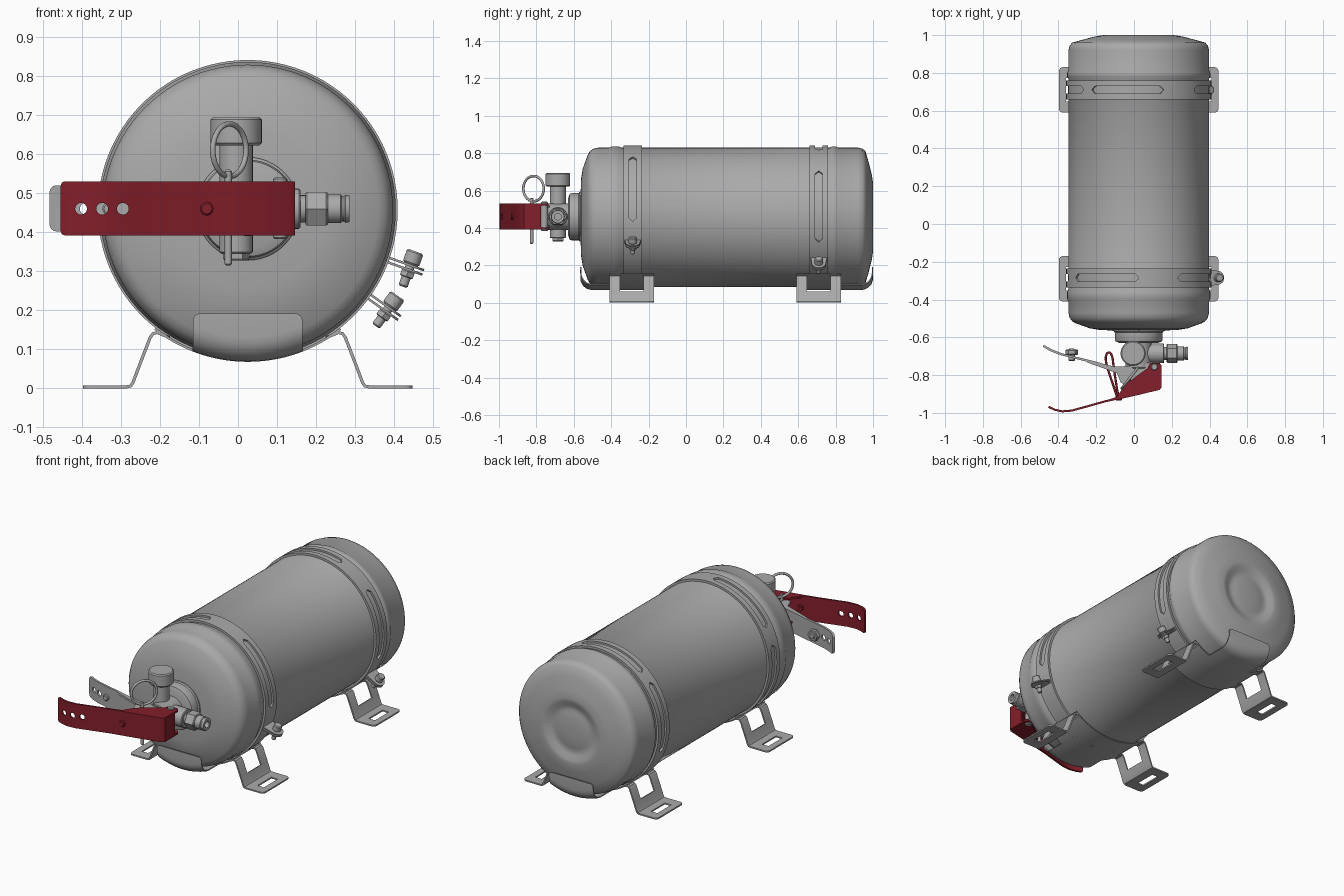
import bpy, bmesh, math
from mathutils import Matrix, Vector

cube = bpy.data.objects.get("Cube")
if cube:
    bpy.data.objects.remove(cube, do_unlink=True)


def material(name, color):
    m = bpy.data.materials.new(name)
    m.use_nodes = True
    m.diffuse_color = color
    m.node_tree.nodes["Principled BSDF"].inputs["Base Color"].default_value = color
    return m


GREY = material("metal grey", (0.40, 0.40, 0.40, 1))
RED = material("lever red", (0.23, 0.013, 0.023, 1))
CX, CZ = 0.025, 0.457          # cylinder axis
VY, VZ = -0.685, 0.46          # valve centre
parts, cutters = [], []


def finish(name, bm, mat=GREY, cutter=False):
    bmesh.ops.remove_doubles(bm, verts=bm.verts, dist=1e-5)
    bmesh.ops.recalc_face_normals(bm, faces=bm.faces)
    mesh = bpy.data.meshes.new(name)
    bm.to_mesh(mesh)
    bm.free()
    mesh.materials.append(mat)
    ob = bpy.data.objects.new(name, mesh)
    bpy.context.collection.objects.link(ob)
    ob.hide_render = cutter
    (cutters if cutter else parts).append(ob)
    return ob


def skin(bm, rows, skip=lambda i, j: False, closed=False):
    vs = [[bm.verts.new(p) for p in row] for row in rows]
    n = len(rows[0])
    for i in range(len(rows) - 1):
        for j in range(n if closed else n - 1):
            if not skip(i, j):
                k = (j + 1) % n
                bm.faces.new((vs[i][j], vs[i][k], vs[i + 1][k], vs[i + 1][j]))


def lathe(name, profile, origin, axis, seg=32, mat=GREY, cutter=False):
    """Turn (radius, distance) pairs about an axis."""
    bm = bmesh.new()
    rot = Vector(axis).to_track_quat("Z", "Y")
    skin(bm, [[Vector(origin) + rot @ Vector((r * math.cos(a), r * math.sin(a), t))
               for a in (math.tau * k / seg for k in range(seg))]
              for r, t in profile], closed=True)
    bmesh.ops.dissolve_degenerate(bm, dist=1e-6, edges=bm.edges)
    return finish(name, bm, mat, cutter)


def rod(name, r, a, b, origin, axis, seg=24, c=0.004, **kw):
    return lathe(name, [(0, a), (r - c, a), (r, a + c), (r, b - c), (r - c, b), (0, b)],
                 origin, axis, seg, **kw)


def sheet(name, rows, thick, corner=0, mat=GREY, skip=lambda i, j: False):
    """Bent sheet metal with rounded outer corners."""
    bm = bmesh.new()
    skin(bm, rows, skip)
    if corner:
        ends = [v for v in bm.verts if len(v.link_edges) == 2]
        bmesh.ops.bevel(bm, geom=ends, offset=corner, segments=4, profile=0.5,
                        affect="VERTICES")
    ob = finish(name, bm, mat)
    mod = ob.modifiers.new("thickness", "SOLIDIFY")
    mod.thickness, mod.offset = thick, 0
    return ob


def prism(name, pts, depth, matrix, mat=GREY):
    bm = bmesh.new()
    low = [bm.verts.new(matrix @ Vector((x, y, -depth / 2))) for x, y in pts]
    top = [bm.verts.new(matrix @ Vector((x, y, depth / 2))) for x, y in pts]
    bm.faces.new(low)
    bm.faces.new(top)
    for i in range(len(pts)):
        k = (i + 1) % len(pts)
        bm.faces.new((low[i], low[k], top[k], top[i]))
    return finish(name, bm, mat)


def cut(ob, cutter):
    mod = ob.modifiers.new("cut", "BOOLEAN")
    mod.operation, mod.solver, mod.object = "DIFFERENCE", "EXACT", cutter


def wire(name, pts, r, mat, cyclic=False):
    cu = bpy.data.curves.new(name, "CURVE")
    cu.dimensions, cu.bevel_depth, cu.bevel_resolution = "3D", r, 3
    sp = cu.splines.new("NURBS")
    sp.points.add(len(pts) - 1)
    for p, q in zip(sp.points, pts):
        p.co = (*q, 1)
    sp.use_cyclic_u, sp.use_endpoint_u = cyclic, not cyclic
    cu.materials.append(mat)
    ob = bpy.data.objects.new(name, cu)
    bpy.context.collection.objects.link(ob)
    parts.append(ob)


def around(r, deg, y):
    a = math.radians(deg)
    return Vector((CX + r * math.cos(a), y, CZ + r * math.sin(a)))


# Cylinder with domed ends, two beads and a dished base
R = 0.372
lathe("cylinder_body", [
    (0, -0.565), (0.2, -0.562), (0.26, -0.552), (0.335, -0.525), (0.352, -0.515),
    (0.366, -0.497), (R, -0.47), (R, -0.41), (0.379, -0.395), (0.379, -0.36), (R, -0.345),
    (R, 0.77), (0.379, 0.78), (0.379, 0.80), (R, 0.815), (R, 0.92), (0.366, 0.945),
    (0.352, 0.96), (0.3, 0.975), (0.23, 0.993), (0.185, 1.0), (0.165, 0.998),
    (0.14, 0.985), (0.115, 0.981), (0.1, 0.985), (0.05, 0.989), (0, 0.99)],
    (CX, 0, CZ), (0, 1, 0), seg=96)


# Slotted clamping straps with bolted ears
def strap(tag, y, bolt_deg, slots):
    h = 0.05
    ring = lathe(tag + "_strap", [(0.368, y - h), (0.384, y - h), (0.384, y + h),
                                  (0.368, y + h), (0.368, y - h)],
                 (CX, 0, CZ), (0, 1, 0), seg=96)
    for s in slots:
        bm = bmesh.new()
        rows = []
        for k in range(25):
            u = k / 24
            edge = min(u, 1 - u) / 0.06
            w = 0.02 * math.sqrt(max(0.02, 1 - max(0, 1 - edge) ** 2))
            d = s + 60 * u
            rows.append([around(r, d, y + sy * w)
                         for r, sy in ((0.374, -1), (0.4, -1), (0.4, 1), (0.374, 1))])
        skin(bm, rows, closed=True)
        for end in (rows[0], rows[-1]):
            bm.faces.new([bm.verts.new(p) for p in end])
        cut(ring, finish("slot_cutter", bm, cutter=True))
    a = math.radians(bolt_deg)
    radial = Vector((math.cos(a), 0, math.sin(a)))
    tangent = Vector((-math.sin(a), 0, math.cos(a)))
    pos = around(0.44, bolt_deg, y)
    ear = [(-0.07, 0.045), (-0.07, -0.045)] + [
        (0.037 * math.cos(t), 0.037 * math.sin(t))
        for t in (math.radians(d) for d in range(-90, 91, 15))]
    for side in (-1, 1):
        m = Matrix((radial, (0, 1, 0), tangent)).transposed().to_4x4()
        m.translation = pos + tangent * side * 0.006
        prism(tag + "_strap_ear", ear, 0.006, m)
    rod(tag + "_bolt_head", 0.022, 0.009, 0.044, pos, tangent)
    rod(tag + "_bolt_shank", 0.012, -0.052, 0.01, pos, tangent)
    rod(tag + "_bolt_nut", 0.02, -0.026, -0.009, pos, tangent, seg=6, c=0.002)


strap("front", -0.285, -19.6, (-3, 90, 165))
strap("rear", 0.71, -35.5, (-20, 70, 140))


# Mounting brackets: saddle, end lip and two slotted feet
def bracket(tag, y, end):
    rs = 0.386
    sheet(tag + "_saddle", [[around(rs, -90 + d, y + s * 0.12) for s in (-1, 1)]
                            for d in range(-38, 39, 4)], 0.006)
    us = [-0.14 + 0.02 * k for k in range(15)]
    rows = []
    tip = 0.50 if end < 0 else 0.935
    for yy in (abs(y), tip):
        rows.append([(CX + u, end * yy, CZ - math.sqrt(rs * rs - u * u)) for u in us])
    for k in range(1, 7):
        f = math.radians(15 * k)
        r = rs - 0.06 * (1 - math.cos(f))
        rows.append([(CX + u, end * (tip + 0.062 * math.sin(f)),
                      CZ - math.sqrt(r * r - u * u)) for u in us])
    rows.append([(CX + u, end * (tip + 0.063), 0.192) for u in us])
    sheet(tag + "_end_lip", rows, 0.006, 0.018)
    path = [(0.2, 0.13), (0.232, 0.143), (0.243, 0.14), (0.25, 0.13), (0.277, 0.06),
            (0.294, 0.015), (0.3, 0.006), (0.31, 0.004), (0.345, 0.004),
            (0.385, 0.004), (0.422, 0.004)]
    for side, label in ((-1, "right"), (1, "left")):
        sheet(f"{tag}_{label}_foot",
              [[(CX + side * d, y + w, z) for w in (-0.12, -0.062, 0.062, 0.12)]
               for d, z in path], 0.008, 0.02,
              skip=lambda i, j: j == 1 and (i < 4 or i == 8))


bracket("front", -0.29, -1)
bracket("rear", 0.71, 1)

# Valve: neck collar, core, upright stem with cap, side outlet
V = (CX, VY, VZ)
lathe("neck_collar", [(0, -0.63), (0.1, -0.63), (0.122, -0.622), (0.126, -0.612),
                      (0.126, -0.575), (0.132, -0.57), (0.132, -0.55), (0, -0.55)],
      (CX, 0, VZ), (0, 1, 0), seg=48)
rod("valve_core", 0.07, -0.08, 0.07, V, (0, 1, 0), seg=32)
S = (-0.005, VY, 0)
rod("valve_stem", 0.043, 0.345, 0.63, S, (0, 0, 1))
rod("stem_cap", 0.066, 0.622, 0.694, S, (0, 0, 1), seg=40, c=0.006)
rod("stem_plug", 0.034, 0.328, 0.35, S, (0, 0, 1), seg=6)
rod("outlet_base", 0.052, 0, 0.135, V, (1, 0, 0))
rod("outlet_neck", 0.035, 0.13, 0.155, V, (1, 0, 0))
rod("outlet_nut", 0.05, 0.148, 0.205, V, (1, 0, 0), seg=6)
lathe("outlet_tube", [(0, 0.2), (0.037, 0.2), (0.037, 0.238), (0.032, 0.241),
                      (0.032, 0.247), (0.036, 0.25), (0.034, 0.26), (0.018, 0.26),
                      (0.018, 0.22), (0, 0.22)], V, (1, 0, 0))


# Levers: bent web with two side flanges
def lever(tag, path, flange, z0, z1, thick, mat, holes, corner):
    web = sheet(tag + "_web", [[(x, y, z) for z in (z0, z1)] for x, y in path],
                thick, corner, mat)
    for x in holes:
        cut(web, rod("hole_cutter", 0.015, -1.1, -0.6, (x, 0, VZ), (0, 1, 0), cutter=True))
    for z in (z0 + thick / 2, z1 - thick / 2):
        prism(tag + "_flange", flange, thick, Matrix.Translation((0, 0, z)), mat)


front_edge = [(-0.452, -0.968), (-0.42, -0.983), (-0.38, -0.992), (-0.33, -0.988),
              (-0.25, -0.966), (-0.15, -0.938), (0.0, -0.905), (0.13, -0.874)]
lever("red_lever", front_edge + [(0.141, -0.865), (0.141, -0.775)],
      front_edge[4:] + [(0.146, -0.865), (0.146, -0.75), (0.135, -0.735), (0.085, -0.735),
                        (0.07, -0.765), (0.02, -0.80), (-0.05, -0.855), (-0.09, -0.915)],
      0.392, 0.53, 0.011, RED, (-0.402, -0.348, -0.295), 0.012)
rod("lever_rivet", 0.017, 0.91, 0.935, (-0.08, 0, VZ), (0, -1, 0), mat=RED)

grip = [(-0.48, -0.645), (-0.44, -0.668), (-0.39, -0.688), (-0.33, -0.703),
        (-0.2, -0.735), (-0.1, -0.765), (-0.03, -0.795)]
lever("grey_lever", grip,
      [(-0.25, -0.722), (-0.1, -0.755), (0.02, -0.75), (0.09, -0.73), (0.12, -0.74),
       (0.12, -0.77), (0.06, -0.775), (0.0, -0.82), (-0.05, -0.85), (-0.07, -0.84),
       (-0.09, -0.79), (-0.25, -0.732)],
      0.402, 0.52, 0.012, GREY, (-0.435, -0.39), 0.02)
rod("lever_stop_bolt", 0.017, 0.66, 0.725, (-0.33, 0, VZ), (0, -1, 0))
rod("lever_stop_nut", 0.033, 0.665, 0.693, (-0.33, 0, VZ), (0, -1, 0), seg=6)
rod("lever_pivot", 0.018, 0.383, 0.54, (0.108, -0.757, 0), (0, 0, 1))

# Safety pin with pull ring, and the wire spring between the levers
rod("safety_pin", 0.009, 0.315, 0.56, (-0.025, -0.825, 0), (0, 0, 1))
turns = [math.tau * k / 24 for k in range(24)]
wire("pull_ring", [(-0.022 + 0.043 * math.cos(t), -0.815 + 0.055 * math.cos(t),
                    0.61 + 0.068 * math.sin(t)) for t in turns], 0.007, GREY, True)
wire("lever_spring", [(-0.085, -0.93, VZ), (-0.12, -0.82, VZ), (-0.16, -0.72, VZ),
                      (-0.14, -0.67, VZ), (-0.11, -0.69, VZ), (-0.11, -0.76, VZ),
                      (-0.08, -0.93, VZ)], 0.006, RED)

# Bake modifiers, drop cutters and smooth
graph = bpy.context.evaluated_depsgraph_get()
bpy.ops.object.select_all(action="DESELECT")
for ob in parts:
    if ob.type == "MESH" and ob.modifiers:
        mesh = bpy.data.meshes.new_from_object(ob.evaluated_get(graph))
        ob.modifiers.clear()
        ob.data = mesh
for ob in cutters:
    bpy.data.objects.remove(ob, do_unlink=True)
for ob in parts:
    if ob.type == "MESH":
        ob.select_set(True)
        bpy.context.view_layer.objects.active = ob
bpy.ops.object.shade_smooth_by_angle(angle=math.radians(35))
